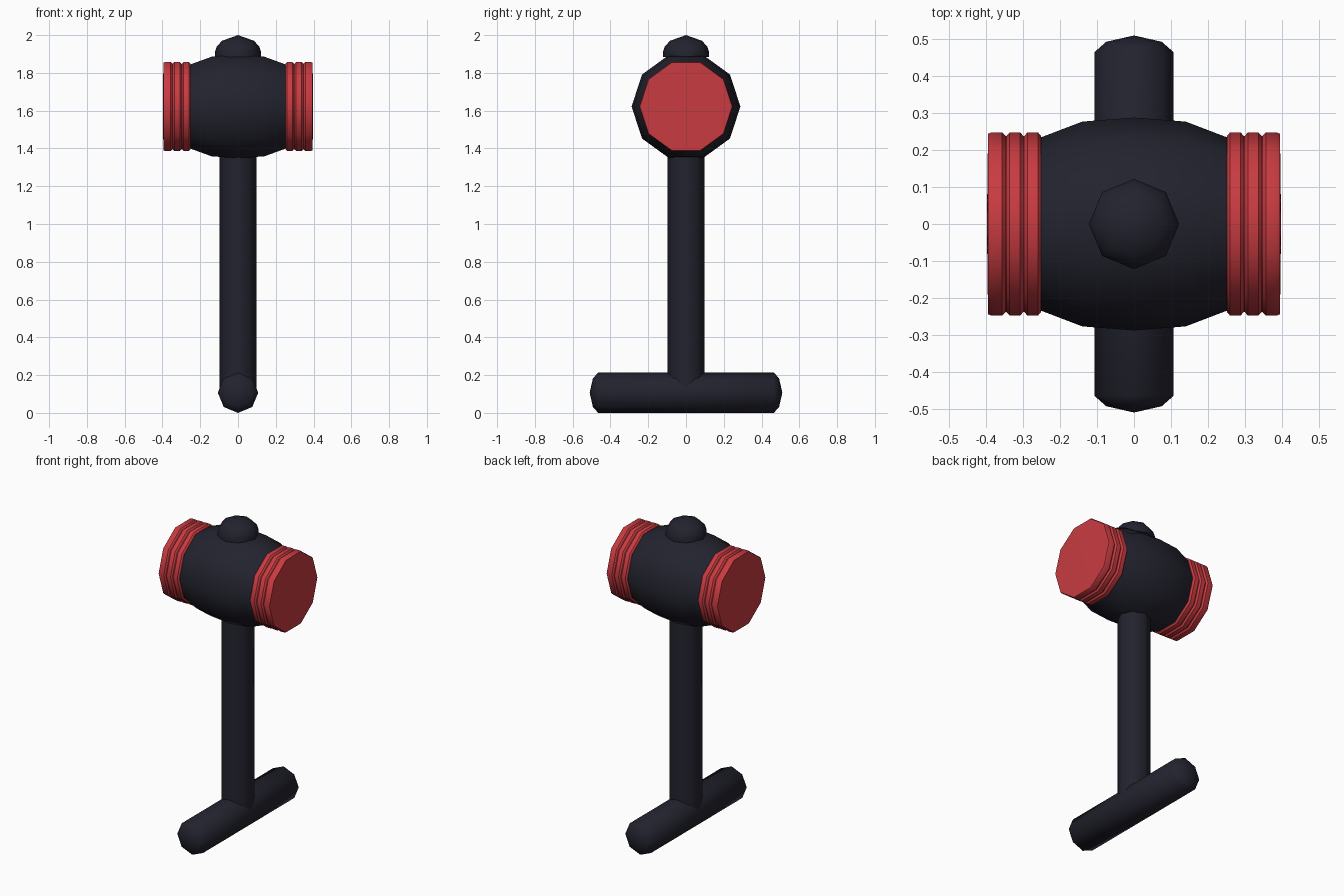
import bpy, bmesh, math
from mathutils import Vector

if "Cube" in bpy.data.objects:
    bpy.data.objects.remove(bpy.data.objects["Cube"])


def material(name, rgb):
    m = bpy.data.materials.new(name)
    m.diffuse_color = (*rgb, 1)
    m.use_nodes = True
    m.node_tree.nodes["Principled BSDF"].inputs["Base Color"].default_value = m.diffuse_color
    return m


DARK = material("dark navy", (0.0165, 0.0165, 0.028))
RED = material("red", (0.58, 0.044, 0.053))


def lathe(name, profile, sides, axis, centre, mat, angle=35):
    """Turn (position, radius) pairs around an axis; zero radius makes a tip."""
    d, u, v = {
        "x": (Vector((1, 0, 0)), Vector((0, 1, 0)), Vector((0, 0, 1))),
        "y": (Vector((0, 1, 0)), Vector((0, 0, 1)), Vector((1, 0, 0))),
        "z": (Vector((0, 0, 1)), Vector((1, 0, 0)), Vector((0, 1, 0))),
    }[axis]
    bm = bmesh.new()
    rings = []
    for p, r in profile:
        if r == 0:
            rings.append([bm.verts.new(d * p)] * sides)
        else:
            ts = [2 * math.pi * i / sides for i in range(sides)]
            rings.append([bm.verts.new(d * p + (u * math.cos(t) + v * math.sin(t)) * r)
                          for t in ts])
    for a, b in zip(rings, rings[1:]):
        for i in range(sides):
            j = (i + 1) % sides
            bm.faces.new(list(dict.fromkeys((a[i], a[j], b[j], b[i]))))
    for ring in (rings[0], rings[-1]):
        if ring[0] != ring[1]:
            bm.faces.new(ring)
    bmesh.ops.recalc_face_normals(bm, faces=bm.faces)
    me = bpy.data.meshes.new(name)
    bm.to_mesh(me)
    bm.free()
    me.materials.append(mat)
    ob = bpy.data.objects.new(name, me)
    ob.location = centre
    bpy.context.collection.objects.link(ob)
    bpy.ops.object.select_all(action="DESELECT")
    ob.select_set(True)
    bpy.context.view_layer.objects.active = ob
    bpy.ops.object.shade_smooth_by_angle(angle=math.radians(angle))
    return ob


HEAD = (0, 0, 1.622)

# Bulging barrel of the head
lathe("head_barrel",
      [(-0.26, 0.232), (-0.25, 0.235), (-0.14, 0.277), (0, 0.288),
       (0.14, 0.277), (0.25, 0.235), (0.26, 0.232)],
      10, "x", HEAD, DARK, 40)

# Ridged striking faces at both ends
cap = []
for k in range(3):
    x = 0.25 + 0.0483 * k
    cap += [(x + 0.001, 0.238), (x + 0.010, 0.248), (x + 0.038, 0.248), (x + 0.0473, 0.238)]
cap[-1] = (0.395, 0.244)
cap.append((0.398, 0))
for side, s in (("left", -1), ("right", 1)):
    lathe("striking_face_" + side, [(s * x, r) for x, r in cap], 10, "x", HEAD, RED, 40)

# Domed knob on top
lathe("top_knob",
      [(1.885, 0.122), (1.91, 0.122), (1.938, 0.113), (1.97, 0.085), (2.0, 0)],
      8, "z", (0, 0, 0), DARK, 50)

# Straight shaft
lathe("shaft", [(0.12, 0.097), (1.45, 0.097)], 8, "z", (0, 0, 0), DARK, 50)

# Crossbar grip with rounded ends
half = [(0.51, 0), (0.493, 0.075), (0.465, 0.107)]
lathe("crossbar_grip", [(-y, r) for y, r in half] + half[::-1],
      8, "y", (0, 0, 0.107), DARK, 50)
